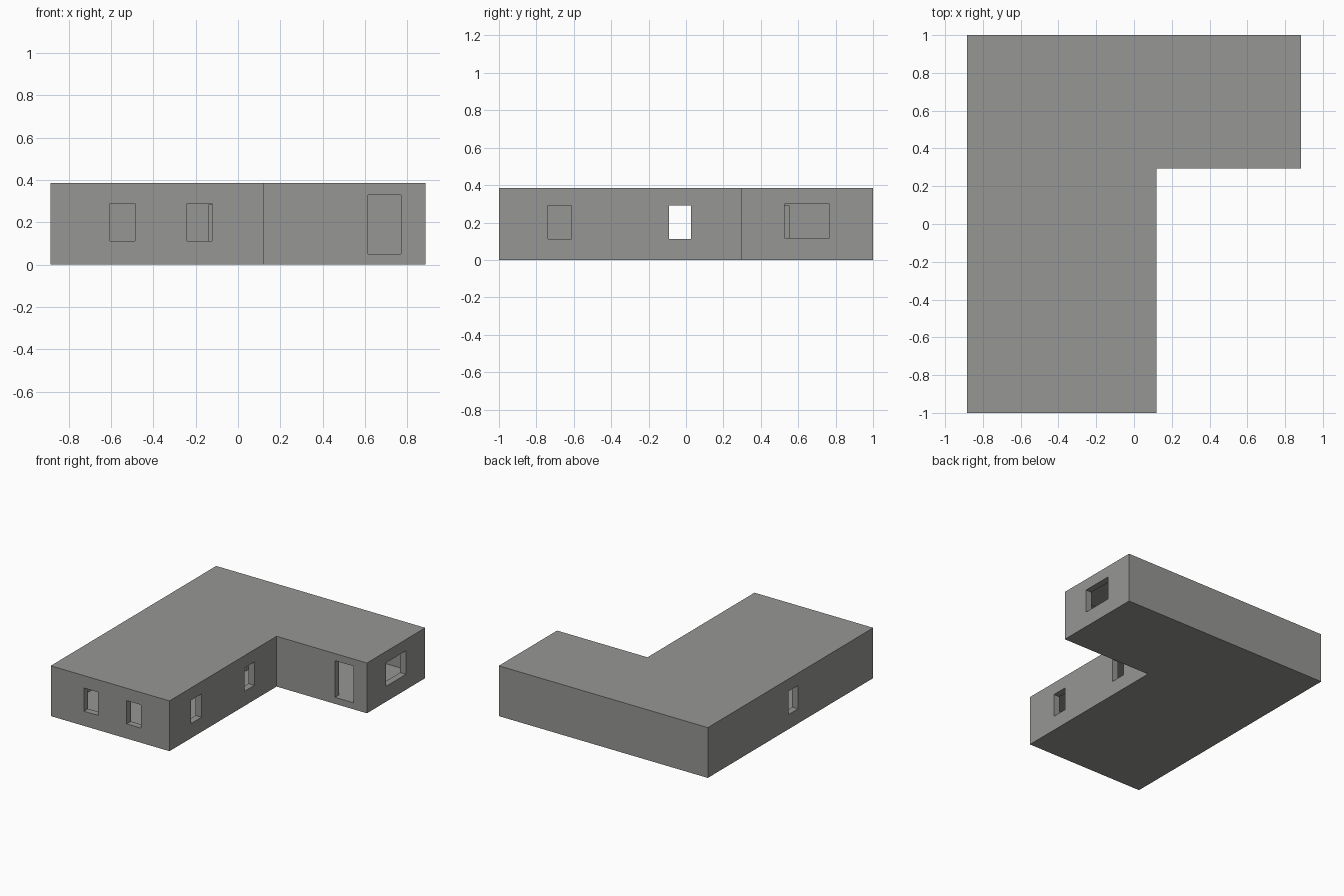
import bpy, bmesh

if "Cube" in bpy.data.objects:
    bpy.data.objects.remove(bpy.data.objects["Cube"])

T = 0.05                                  # wall, floor and roof thickness
X0, X1, Y0, Y1, H = -0.885, 0.885, -1.0, 1.0, 0.385
XI, YI = 0.12, 0.295                      # inner corner of the L

grey = bpy.data.materials.new("warm grey")
grey.diffuse_color = (0.305, 0.305, 0.295, 1)
grey.use_nodes = True
grey.node_tree.nodes["Principled BSDF"].inputs["Base Color"].default_value = grey.diffuse_color


def prism(name, outline, z0, z1):
    bm = bmesh.new()
    base = bm.faces.new([bm.verts.new((x, y, z0)) for x, y in outline])
    top = bmesh.ops.extrude_face_region(bm, geom=[base])["geom"]
    bmesh.ops.translate(bm, vec=(0, 0, z1 - z0),
                        verts=[v for v in top if isinstance(v, bmesh.types.BMVert)])
    bmesh.ops.recalc_face_normals(bm, faces=bm.faces)
    me = bpy.data.meshes.new(name)
    bm.to_mesh(me)
    bm.free()
    me.materials.append(grey)
    ob = bpy.data.objects.new(name, me)
    bpy.context.collection.objects.link(ob)
    return ob


# L-shaped building mass
house = prism("house_shell", [(X0, Y0), (XI, Y0), (XI, YI), (X1, YI), (X1, Y1), (X0, Y1)], 0, H)

# Hollow rooms, leaving partition walls between them
R = H - T
cuts = [
    (X0 + T, XI - T, Y0 + T, YI, T, R),
    (X0 + T, XI - T, YI + T, Y1 - T, T, R),
    (XI, X1 - T, YI + T, Y1 - T, T, R),
]
e = 0.02                                  # overshoot through each wall
WZ = (0.112, 0.29)
# Front windows
cuts += [(a, b, Y0 - e, Y0 + T + e, *WZ) for a, b in ((-0.605, -0.487), (-0.242, -0.122))]
# Side windows of the long wing, and the one facing left
cuts += [(XI - T - e, XI + e, a, b, *WZ) for a, b in ((-0.737, -0.613), (-0.092, 0.027))]
cuts += [(X0 - e, X0 + T + e, -0.092, 0.027, *WZ)]
# Wide window at the end of the short wing
cuts += [(X1 - T - e, X1 + e, 0.527, 0.767, 0.118, 0.298)]
# Entrance door
cuts += [(0.615, 0.77, YI - e, YI + T + e, T, 0.33)]
# Inner doorways
cuts += [(-0.138, 0.02, YI - e, YI + T + e, T, 0.285),
         (XI - T - e, XI + e, 0.39, 0.55, T, 0.29)]

cutters = []
for i, (a, b, c, d, z0, z1) in enumerate(cuts):
    cutter = prism(f"opening_cutter_{i}", [(a, c), (b, c), (b, d), (a, d)], z0, z1)
    cutter.hide_render = True
    mod = house.modifiers.new(f"opening_{i}", 'BOOLEAN')
    mod.operation, mod.solver, mod.object = 'DIFFERENCE', 'EXACT', cutter
    cutters.append(cutter)

# Apply the cuts and drop the helpers
dg = bpy.context.evaluated_depsgraph_get()
mesh = bpy.data.meshes.new_from_object(house.evaluated_get(dg))
house.modifiers.clear()
house.data = mesh
for c in cutters:
    bpy.data.objects.remove(c)
